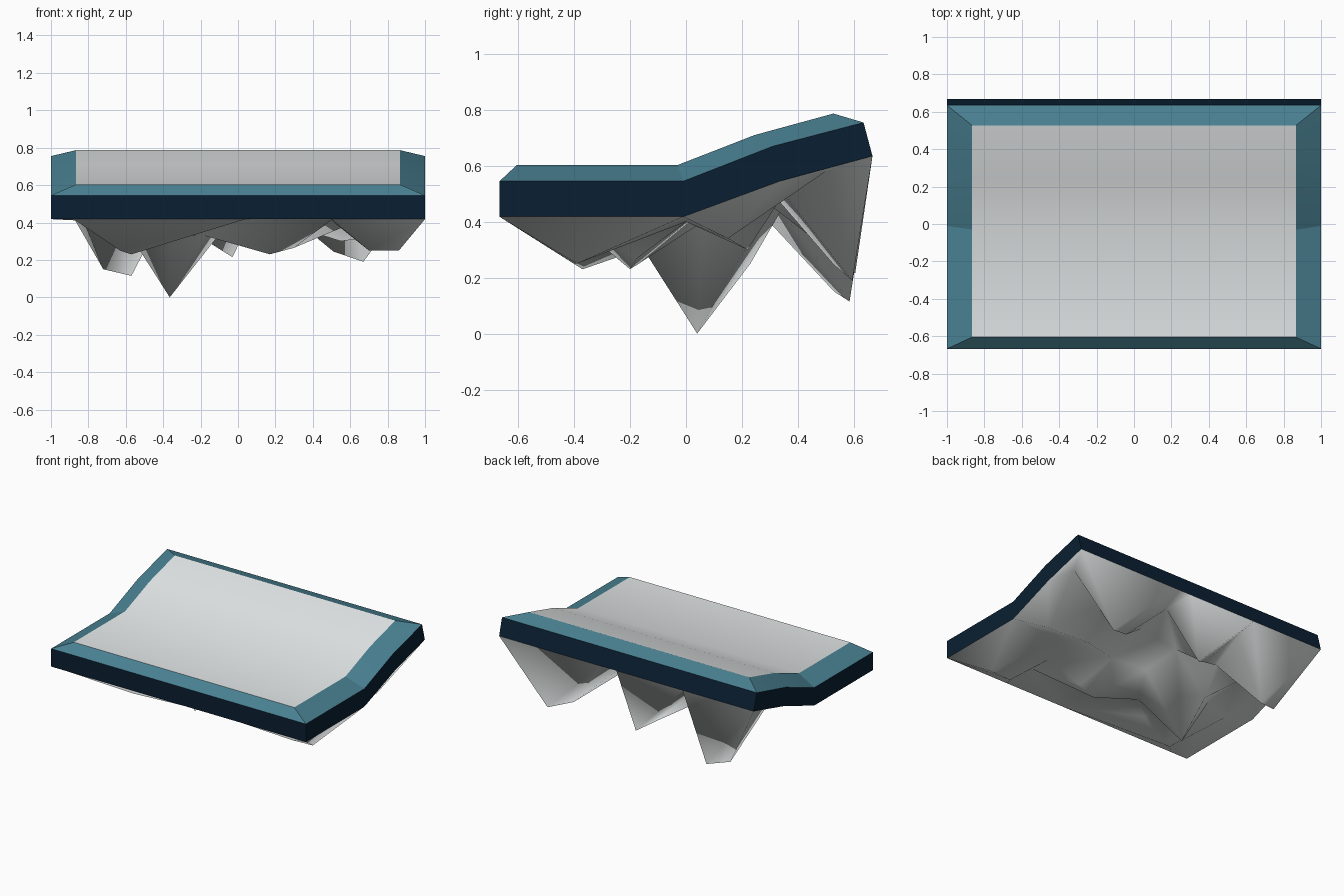
import bpy
import math
from mathutils import Vector
from mathutils.geometry import delaunay_2d_cdt

if "Cube" in bpy.data.objects:
    bpy.data.objects.remove(bpy.data.objects["Cube"])


def material(name, rgb):
    m = bpy.data.materials.new(name)
    m.diffuse_color = (*rgb, 1)
    m.use_nodes = True
    m.node_tree.nodes["Principled BSDF"].inputs["Base Color"].default_value = m.diffuse_color
    return m


NAVY = material("navy", (0.003, 0.014, 0.032))
TEAL = material("teal", (0.068, 0.220, 0.290))
GREY = material("light_grey", (0.80, 0.83, 0.83))


def make_object(name, verts, faces, mats, angle=30):
    me = bpy.data.meshes.new(name)
    me.from_pydata(verts, [], faces)
    for m in mats:
        me.materials.append(m)
    ob = bpy.data.objects.new(name, me)
    bpy.context.collection.objects.link(ob)
    bpy.ops.object.select_all(action='DESELECT')
    ob.select_set(True)
    bpy.context.view_layer.objects.active = ob
    bpy.ops.object.shade_smooth_by_angle(angle=math.radians(angle))
    return ob


# Side profiles (y, z), front to back: lower edge, shoulder, inner edge of the bevel
lower = [(-0.667, 0.418), (-0.01, 0.418), (0.335, 0.545), (0.667, 0.635)]
shoulder = [(-0.667, 0.545), (-0.01, 0.545), (0.31, 0.67), (0.635, 0.755)]
inner = [(-0.605, 0.603), (-0.03, 0.603), (0.245, 0.71), (0.527, 0.787)]


def ring(profile, x):
    """Closed loop: right side front to back, then left side back to front."""
    return [(x, y, z) for y, z in profile] + [(-x, y, z) for y, z in reversed(profile)]


# Rim: navy side band with a teal bevel above it
rings = ring(lower, 1) + ring(shoulder, 1) + ring(inner, 0.865)
faces = [(r * 8 + i, r * 8 + (i + 1) % 8, r * 8 + 8 + (i + 1) % 8, r * 8 + 8 + i)
         for r in range(2) for i in range(8)]
rim = make_object("rim", rings, faces, [NAVY, TEAL], 10)
for p in rim.data.polygons:
    p.material_index = 0 if p.index < 8 else 1

# Walking surface: smooth ramp inside the bevel
make_object("top_surface", ring(inner, 0.865),
            [(i, i + 1, 6 - i, 7 - i) for i in range(3)], [GREY])

# Rocky underside: hanging peaks, then the hollows between them
peaks = [(-.57, .585, .115), (-.72, .53, .15), (-.03, .605, .215), (-.15, .52, .29),
         (.67, .595, .19), (.51, .53, .245), (-.365, .04, .0), (-.40, .23, .25),
         (.17, -.2, .23), (.30, -.18, .265), (.70, -.4, .25), (.86, -.39, .25),
         (-.57, -.37, .23), (-.63, -.40, .25), (.55, .22, .30), (.84, .15, .34)]
hollows = [(-.87, .32, .52), (-.40, .34, .44), (-.42, .53, .57), (.15, .5, .58),
           (.92, .5, .58), (.2, .31, .50), (.60, .35, .50), (-.1, .3, .46),
           (-.65, .25, .45), (-.62, 0, .40), (-.05, .06, .40), (-.36, -.14, .31),
           (-.18, -.17, .33), (.03, -.32, .41), (.5, -.25, .41), (.50, -.42, .415),
           (-.35, -.32, .335), (.2, .02, .41), (.62, 0, .40), (-.84, -.1, .41),
           (-.86, -.42, .415)]
border = (ring(lower, 1) + [(x, .667, .635) for x in (-.44, .08, .2)]
          + [(x, -.667, .418) for x in (-.88, .04, .5)])
pts = border + peaks + hollows
res = delaunay_2d_cdt([Vector(p[:2]) for p in pts], [], [], 0, 1e-5)
source = [pts[o[0]] for o in res[3]]
make_object("rocky_underside", source, [tuple(reversed(f)) for f in res[2]], [GREY], 180)
